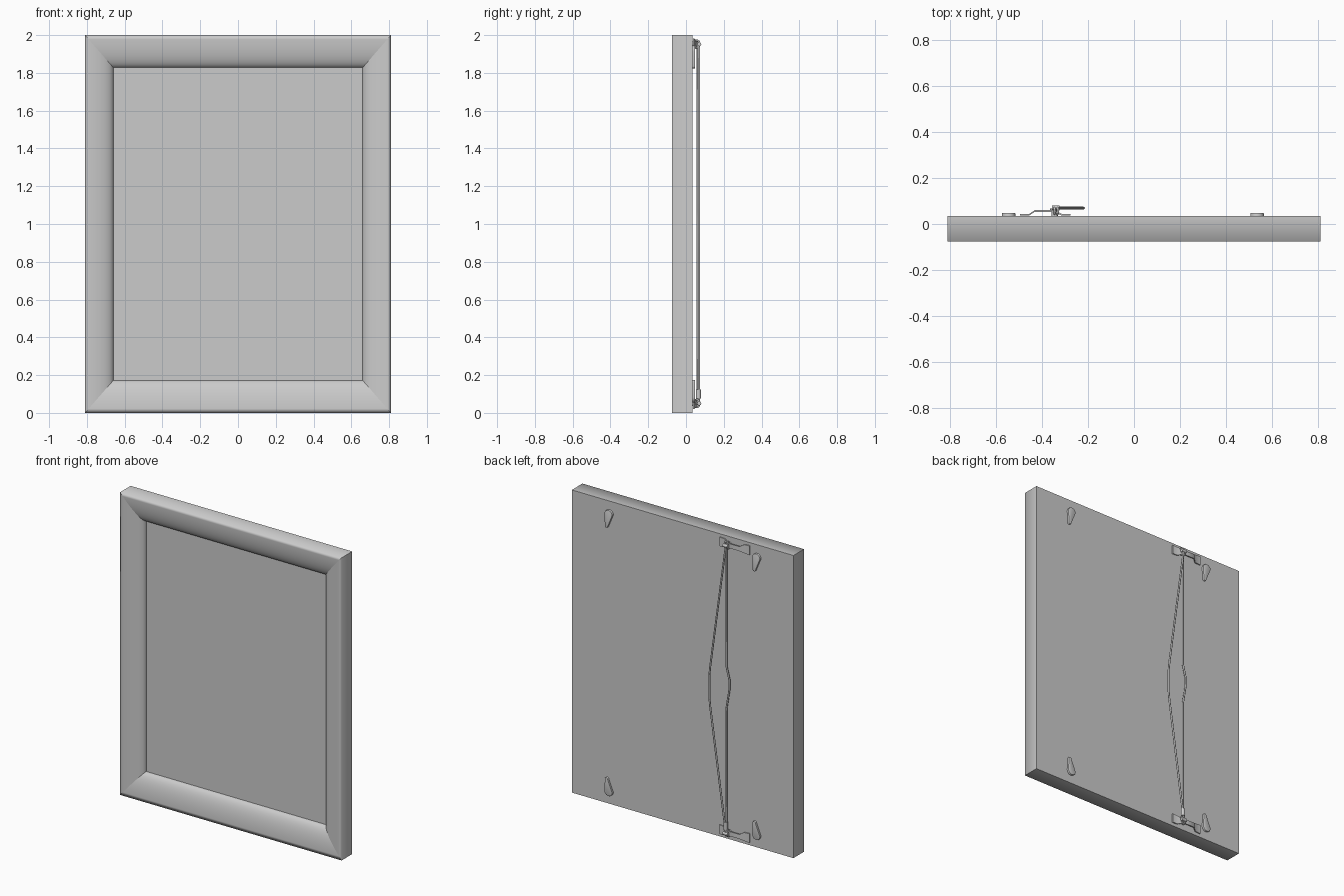
import bpy, bmesh, math
from mathutils import Vector

cube = bpy.data.objects.get("Cube")
if cube:
    bpy.data.objects.remove(cube)

grey = bpy.data.materials.new("plain grey")
grey.use_nodes = True
grey.diffuse_color = (0.6, 0.6, 0.6, 1)
grey.node_tree.nodes["Principled BSDF"].inputs["Base Color"].default_value = (0.6, 0.6, 0.6, 1)

HALF_W, HEIGHT, BACK, FRONT, PANEL = 0.81, 2.0, 0.035, -0.075, -0.015
RAIL_X, RAIL_Z = 0.15, 0.172
WIRE_X, WIRE_Y = -0.34, 0.066


def finish(name, bm, angle=35):
    bmesh.ops.recalc_face_normals(bm, faces=bm.faces)
    mesh = bpy.data.meshes.new(name)
    bm.to_mesh(mesh)
    bm.free()
    obj = bpy.data.objects.new(name, mesh)
    bpy.context.collection.objects.link(obj)
    mesh.materials.append(grey)
    if angle:
        bpy.ops.object.select_all(action='DESELECT')
        obj.select_set(True)
        bpy.context.view_layer.objects.active = obj
        bpy.ops.object.shade_smooth_by_angle(angle=math.radians(angle))
    return obj


def prism(name, outline, y0, y1, bevel=0.0):
    """Extrude an (x, z) outline from y0 to y1."""
    bm = bmesh.new()
    face = bm.faces.new([bm.verts.new((x, y0, z)) for x, z in outline])
    new = bmesh.ops.extrude_face_region(bm, geom=[face])["geom"]
    top = [v for v in new if isinstance(v, bmesh.types.BMVert)]
    bmesh.ops.translate(bm, verts=top, vec=(0, y1 - y0, 0))
    if bevel:
        rim = [e for e in bm.edges if all(v in top for v in e.verts)]
        bmesh.ops.bevel(bm, geom=rim, offset=bevel, segments=2, affect='EDGES', profile=0.5)
    return finish(name, bm)


def cylinder(name, centre, radius, length, axis):
    bm = bmesh.new()
    turn = Vector((0, 0, 1)).rotation_difference(Vector(axis)).to_matrix().to_4x4()
    bmesh.ops.create_cone(bm, cap_ends=True, segments=16, radius1=radius,
                          radius2=radius, depth=length, matrix=turn)
    bmesh.ops.translate(bm, verts=bm.verts, vec=centre)
    return finish(name, bm)


def wire(name, points, radius, cyclic=False):
    curve = bpy.data.curves.new(name, 'CURVE')
    curve.dimensions = '3D'
    curve.bevel_depth = radius
    curve.bevel_resolution = 2
    curve.use_fill_caps = True
    spline = curve.splines.new('POLY')
    spline.points.add(len(points) - 1)
    for p, co in zip(spline.points, points):
        p.co = (*co, 1)
    spline.use_cyclic_u = cyclic
    curve.materials.append(grey)
    obj = bpy.data.objects.new(name, curve)
    bpy.context.collection.objects.link(obj)
    return obj


# Mitred frame: one rounded rail profile carried round four corners, closed at the back
STEPS = 12
profile = [(0, BACK), (0, FRONT)]
for i in range(1, STEPS + 1):
    a = math.pi / 2 * i / STEPS
    profile.append((math.sin(a), PANEL + (FRONT - PANEL) * math.cos(a)))
bm = bmesh.new()
corners = []
for sx, sz in ((-1, -1), (1, -1), (1, 1), (-1, 1)):
    corners.append([bm.verts.new((sx * (HALF_W - RAIL_X * t), y,
                                  HEIGHT / 2 + sz * (HEIGHT / 2 - RAIL_Z * t)))
                    for t, y in profile])
for k in range(4):
    a, b = corners[k], corners[(k + 1) % 4]
    for i in range(len(profile) - 1):
        bm.faces.new((a[i], b[i], b[i + 1], a[i + 1]))
bm.faces.new([c[0] for c in corners])
for f in bm.faces:
    f.smooth = True
for c in corners:
    for p, q in zip(c, c[1:]):
        bm.edges.get((p, q)).smooth = False
for k in range(4):
    bm.edges.get((corners[k][0], corners[(k + 1) % 4][0])).smooth = False
finish("frame", bm, angle=0)

# Picture panel filling the opening
px, pz = HALF_W - RAIL_X + 0.002, RAIL_Z - 0.002
prism("picture_panel", [(-px, pz), (px, pz), (px, HEIGHT - pz), (-px, HEIGHT - pz)],
      PANEL, PANEL + 0.02)


# Teardrop turn buttons: wide end outwards, narrow end towards the middle
def turn_button(name, x, z, inward):
    wide, tip, gap = 0.029, 0.011, 0.08
    arc = [math.pi * i / 10 for i in range(11)]
    outline = [(x + wide * math.cos(a), z - inward * wide * math.sin(a)) for a in arc]
    outline += [(x + 0.015 - tip * math.cos(a), z + inward * (gap + tip * math.sin(a))) for a in arc]
    prism(name, outline, BACK - 0.002, BACK + 0.013, 0.003)


for side, x in (("left", 0.535), ("right", -0.545)):
    turn_button("upper_" + side + "_turn_button", x, 1.915, -1)
    turn_button("lower_" + side + "_turn_button", x, 0.083, 1)


# Raised strap brackets with flared feet, a rivet and a wire loop around each
def bracket(name, z):
    rows = [(-0.495, 0.037, 0.030), (-0.455, 0.037, 0.028), (-0.432, 0.053, 0.015),
            (-0.345, 0.053, 0.015), (-0.315, 0.037, 0.028), (-0.275, 0.037, 0.030)]
    bm = bmesh.new()
    rings = [[bm.verts.new((x, y + dy, z + s * h))
              for s, dy in ((-1, 0), (1, 0), (1, 0.007), (-1, 0.007))] for x, y, h in rows]
    for a, b in zip(rings, rings[1:]):
        for i in range(4):
            j = (i + 1) % 4
            bm.faces.new((a[i], a[j], b[j], b[i]))
    bm.faces.new(rings[0])
    bm.faces.new(rings[-1])
    finish(name + "_bracket", bm)
    cylinder(name + "_rivet", (WIRE_X - 0.005, 0.045, z), 0.014, 0.022, (0, 1, 0))
    for n, dx in enumerate((-0.008, 0.006)):
        loop = [(WIRE_X + dx + 0.004 * math.sin(a), 0.056 + 0.015 * math.cos(a),
                 z + 0.021 * math.sin(a)) for a in (math.tau * i / 16 for i in range(16))]
        wire(name + "_wire_loop_" + str(n + 1), loop, 0.005, True)
    cylinder(name + "_wire_knot", (WIRE_X, 0.07, z), 0.011, 0.034, (1, 0, 0))


bracket("upper", 1.952)
bracket("lower", 0.05)

# Hanging wire: one nearly straight strand and one bowed strand
wire("straight_wire", [(WIRE_X + dx, WIRE_Y - 0.004, z) for dx, z in (
    (0, 1.955), (0, 1.15), (-0.02, 1.07), (-0.02, 1.0), (0, 0.88), (0, 0.05))], 0.006)
wire("bowed_wire", [(WIRE_X + dx, WIRE_Y + 0.003, z) for dx, z in (
    (0, 1.955), (0.115, 1.12), (0.121, 1.06), (0.121, 0.92), (0.115, 0.86), (0, 0.05))], 0.006)
cylinder("wire_sleeve", (WIRE_X + 0.004, WIRE_Y, 0.1), 0.013, 0.05, (0, 0, 1))
